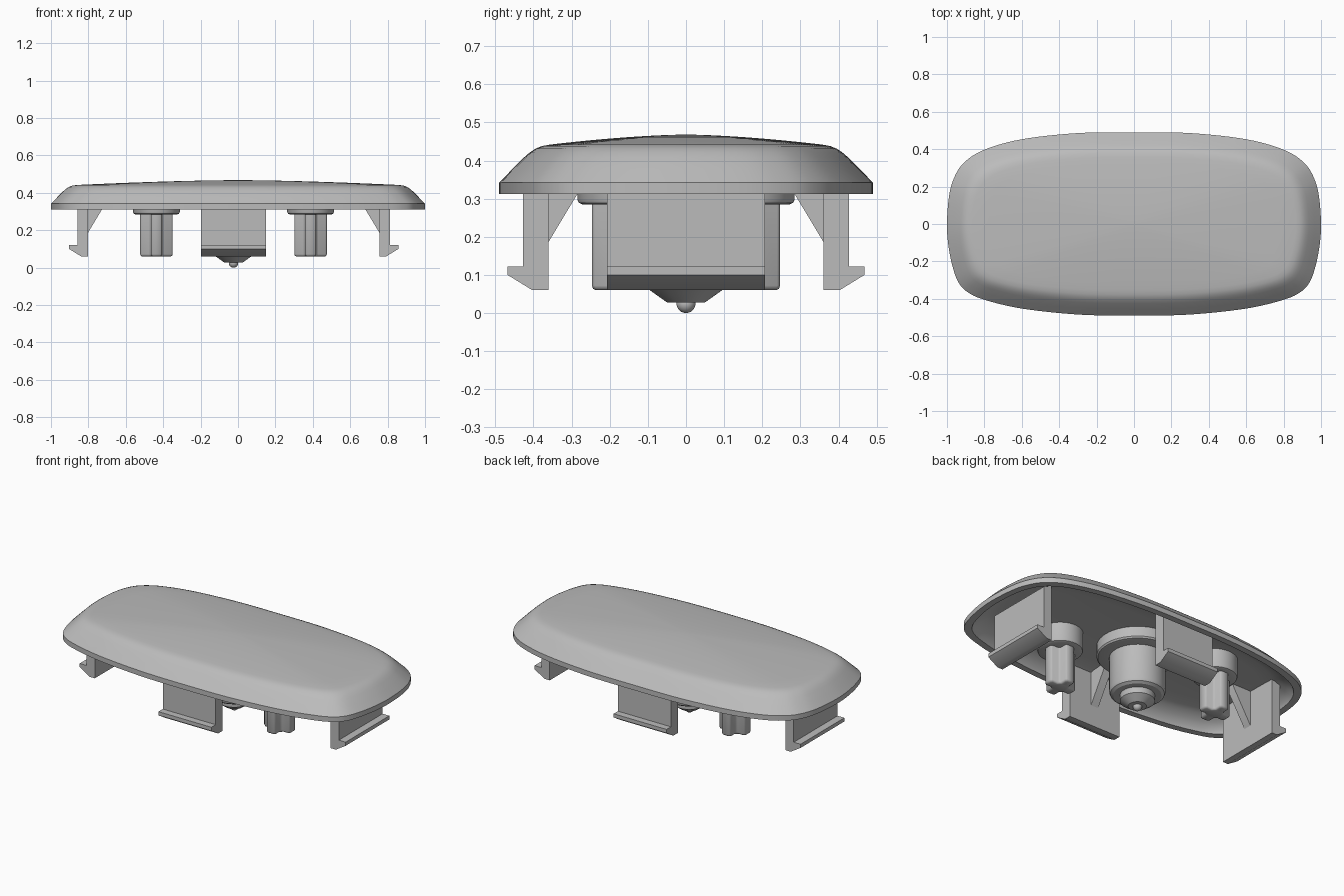
import bpy, bmesh, math
from mathutils import Matrix

if "Cube" in bpy.data.objects:
    bpy.data.objects.remove(bpy.data.objects["Cube"])

grey = bpy.data.materials.new("plain grey")
grey.diffuse_color = (0.5, 0.5, 0.5, 1)
grey.use_nodes = True
grey.node_tree.nodes["Principled BSDF"].inputs["Base Color"].default_value = grey.diffuse_color

CX = -0.024  # the fixings sit slightly left of the cap centre


def finish(name, bm, matrix=Matrix(), angle=32):
    bmesh.ops.recalc_face_normals(bm, faces=bm.faces)
    bm.transform(matrix)
    mesh = bpy.data.meshes.new(name)
    bm.to_mesh(mesh)
    bm.free()
    mesh.materials.append(grey)
    ob = bpy.data.objects.new(name, mesh)
    bpy.context.collection.objects.link(ob)
    bpy.ops.object.select_all(action='DESELECT')
    bpy.context.view_layer.objects.active = ob
    ob.select_set(True)
    bpy.ops.object.shade_smooth_by_angle(angle=math.radians(angle))
    return ob


def loft(name, rings, **kw):
    """Skin a stack of closed rings and cap both ends."""
    bm = bmesh.new()
    loops = [[bm.verts.new(p) for p in ring] for ring in rings]
    n = len(loops[0])
    for a, b in zip(loops, loops[1:]):
        for i in range(n):
            j = (i + 1) % n
            bm.faces.new((a[i], a[j], b[j], b[i]))
    bm.faces.new(loops[0])
    bm.faces.new(loops[-1])
    return finish(name, bm, **kw)


def revolve(name, profile, x, y, n=48):
    rings = [[(x + r * math.cos(2 * math.pi * i / n),
               y + r * math.sin(2 * math.pi * i / n), z) for i in range(n)]
             for r, z in profile]
    return loft(name, rings)


def prism(name, profile, width, matrix):
    """Extrude a (u, z) profile symmetrically along local y."""
    rings = [[(u, s * width / 2, z) for u, z in profile] for s in (-1, 1)]
    return loft(name, rings, matrix=matrix)


def spline(pts, steps=6):
    """Catmull-Rom curve through a closed list of points."""
    out, n = [], len(pts)
    for i in range(n):
        p = [pts[(i + k - 1) % n] for k in range(4)]
        for s in range(steps):
            t = s / steps
            w = ((-t + 2 * t * t - t ** 3) / 2, (2 - 5 * t * t + 3 * t ** 3) / 2,
                 (t + 4 * t * t - 3 * t ** 3) / 2, (t ** 3 - t * t) / 2)
            out.append(tuple(sum(w[k] * p[k][c] for k in range(4)) for c in (0, 1)))
    return out


# Plan of the cap: softer corners at the back, tighter at the front
back = [(0.99, 0.14), (0.965, 0.24), (0.91, 0.327), (0.80, 0.397), (0.60, 0.453),
        (0.30, 0.486)]
front = [(0.30, -0.484), (0.60, -0.452), (0.80, -0.405), (0.89, -0.364), (0.94, -0.31),
         (0.972, -0.22), (0.993, -0.11)]
right_half = [(0, -0.49)] + front + [(1, 0)] + back
left_half = [(0, 0.49)] + [(-x, y) for x, y in reversed(front + [(1, 0)] + back)]
PLAN = spline(right_half + left_half)


def outline(a, b, z):
    return [(x * a, y * b / 0.49, z) for x, y in PLAN]


# Cap: hollow shell, from inner ceiling out round the rim to the crown
inner = [(0.22, 0.400), (0.15, 0.395), (0.11, 0.384), (0.075, 0.360), (0.046, 0.333),
         (0.038, 0.312)]
outer = [(0, 0.312), (0, 0.342), (0.035, 0.378), (0.065, 0.408), (0.08, 0.421),
         (0.095, 0.431), (0.112, 0.438), (0.135, 0.442)]
rings = [outline(1 - d, 0.49 - d, z) for d, z in inner + outer]
for f in (0.9, 0.8, 0.68, 0.55, 0.42, 0.3, 0.18, 0.08, 0.02):
    rings.append(outline(0.865 * f, 0.355 * f, 0.442 + 0.026 * (1 - f ** 1.6)))
loft("cap_shell", rings)


# Snap clips: hooked plate with a triangular rib on the inner face
def clip(name, x, y, turn, thick, reach, width):
    m = Matrix.Translation((x, y, 0)) @ Matrix.Rotation(math.radians(turn), 4, 'Z')
    plate = [(0, 0.06), (reach - 0.065, 0.06), (reach, 0.10), (reach, 0.122),
             (thick, 0.122), (thick, 0.375), (0, 0.40)]
    prism(name + "_clip", plate, width, m)
    rib = [(0.005, 0.177), (-0.12, 0.385), (-0.12, 0.405), (0.005, 0.40)]
    prism(name + "_clip_rib", rib, 0.05, m)


clip("right", 0.757, 0, 0, 0.055, 0.10, 0.414)
clip("left", -0.803, 0, 180, 0.055, 0.10, 0.414)
clip("back", CX, 0.361, 90, 0.066, 0.107, 0.35)
clip("front", CX, -0.361, -90, 0.066, 0.107, 0.35)

# Central boss: collar, body, stepped nose and ball tip
revolve("boss_collar", [(0.222, 0.405), (0.222, 0.34), (0.215, 0.331), (0.205, 0.328),
                        (0.14, 0.328)], CX, 0)
revolve("boss_body", [(0.153, 0.37), (0.153, 0.12), (0.147, 0.105), (0.131, 0.095),
                      (0.08, 0.095)], CX, 0)
revolve("boss_nose", [(0.095, 0.12), (0.095, 0.06), (0.05, 0.028), (0.02, 0.028)], CX, 0)
ball = [(0.025 * math.cos(a), 0.025 + 0.025 * math.sin(a))
        for a in (math.radians(-t) for t in range(-30, 90, 13))]
revolve("boss_tip", ball + [(0.001, 0)], CX, 0, 24)


# Cross-shaped posts on round flanges
def post_ring(x, y, inset, z):
    r, w = 0.087 - inset, 0.03 - inset
    ring = []
    for k in range(4):
        t = math.radians(90 * k)
        for u, v in ((0.040, -w), (r - 0.008, -w), (r, 0.008 - w),
                     (r, w - 0.008), (r - 0.008, w), (0.040, w)):
            ring.append((x + u * math.cos(t) - v * math.sin(t),
                         y + u * math.sin(t) + v * math.cos(t), z))
    return ring


for side, x, y in (("right", CX + 0.412, -0.16), ("left", CX - 0.412, 0.16)):
    loft(side + "_post", [post_ring(x, y, s, z) for s, z in
                          ((0, 0.33), (0, 0.072), (0.003, 0.064), (0.01, 0.06))], angle=50)
    revolve(side + "_post_flange", [(0.125, 0.405), (0.125, 0.298), (0.121, 0.289),
                                    (0.112, 0.285), (0.05, 0.285)], x, y)
